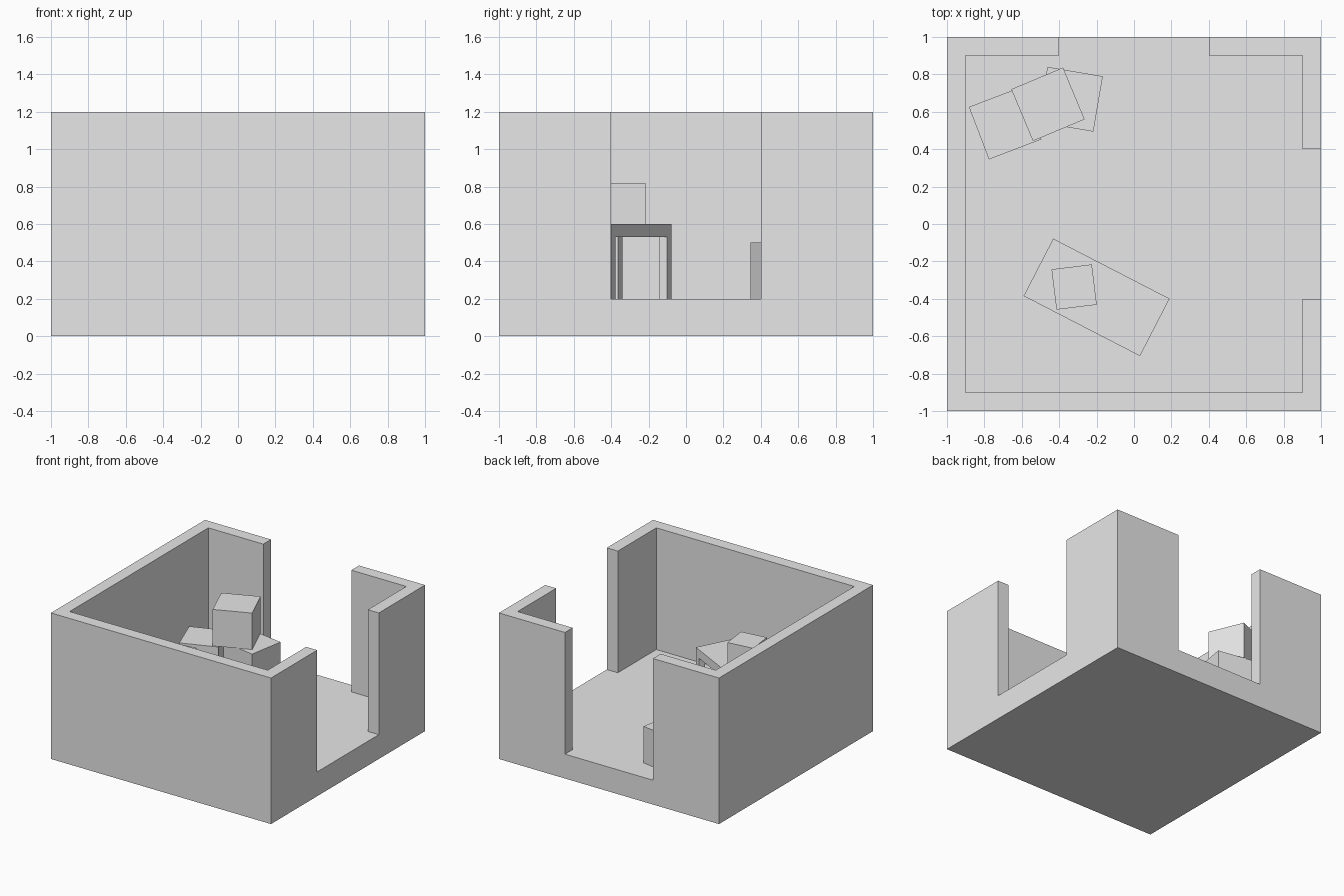
import bpy, bmesh, math
from mathutils import Matrix, Vector

cube = bpy.data.objects.get("Cube")
if cube:
    bpy.data.objects.remove(cube, do_unlink=True)

grey = bpy.data.materials.new("plain grey")
grey.use_nodes = True
grey.diffuse_color = (0.8, 0.8, 0.8, 1)
grey.node_tree.nodes["Principled BSDF"].inputs["Base Color"].default_value = (0.8, 0.8, 0.8, 1)


def finish(name, bm):
    mesh = bpy.data.meshes.new(name)
    bmesh.ops.recalc_face_normals(bm, faces=bm.faces[:])
    bm.to_mesh(mesh)
    bm.free()
    mesh.materials.append(grey)
    obj = bpy.data.objects.new(name, mesh)
    bpy.context.collection.objects.link(obj)
    return obj


def box(name, x, y, z, size, turn=0):
    """Box whose base is centred on (x, y, z), turned about z in degrees."""
    bm = bmesh.new()
    bmesh.ops.create_cube(bm, size=1)
    bmesh.ops.scale(bm, vec=size, verts=bm.verts)
    bmesh.ops.translate(bm, vec=(0, 0, size[2] / 2), verts=bm.verts)
    obj = finish(name, bm)
    obj.location = (x, y, z)
    obj.rotation_euler.z = math.radians(turn)
    return obj


def wall(name, outline):
    """Wall standing on the floor, raised from a plan outline."""
    bm = bmesh.new()
    face = bm.faces.new([bm.verts.new((x, y, FLOOR)) for x, y in outline])
    raised = bmesh.ops.extrude_face_region(bm, geom=[face])["geom"]
    verts = [v for v in raised if isinstance(v, bmesh.types.BMVert)]
    bmesh.ops.translate(bm, vec=(0, 0, 1), verts=verts)
    return finish(name, bm)


# Room: floor slab and walls with openings in the left side and the back
FLOOR = 0.2
IN, GAP = 0.9, 0.4
box("floor", 0, 0, 0, (2, 2, FLOOR))
wall("main_wall", [(1, -GAP), (1, -1), (-1, -1), (-1, 1), (-GAP, 1),
                   (-GAP, IN), (-IN, IN), (-IN, -IN), (IN, -IN), (IN, -GAP)])
wall("corner_wall", [(1, GAP), (1, 1), (GAP, 1), (GAP, IN), (IN, IN), (IN, GAP)])

# Table: top and four legs flush with its corners
TURN, LENGTH, WIDTH, LEG = -27.3, 0.7, 0.345, 0.05
centre = Vector((-0.2, -0.392, FLOOR))
spin = Matrix.Rotation(math.radians(TURN), 3, "Z")
box("table_top", centre.x, centre.y, 0.53, (LENGTH, WIDTH, 0.07), TURN)
for sx, side in ((-1, "right"), (1, "left")):
    for sy, end in ((-1, "front"), (1, "back")):
        spot = centre + spin @ Vector((sx * (LENGTH - LEG) / 2, sy * (WIDTH - LEG) / 2, 0))
        box(f"table_leg_{end}_{side}", *spot, (LEG, LEG, 0.33), TURN)
box("small_box", -0.32, -0.337, 0.6, (0.217, 0.217, 0.22), 7)

# Stack of three crates in the back corner
crate = (0.3, 0.3, 0.3)
box("crate_right", -0.689, 0.539, FLOOR, crate, 20.9)
box("crate_left", -0.34, 0.667, FLOOR, crate, -9.7)
box("crate_upper", -0.46, 0.64, 0.5, crate, 22.7)
